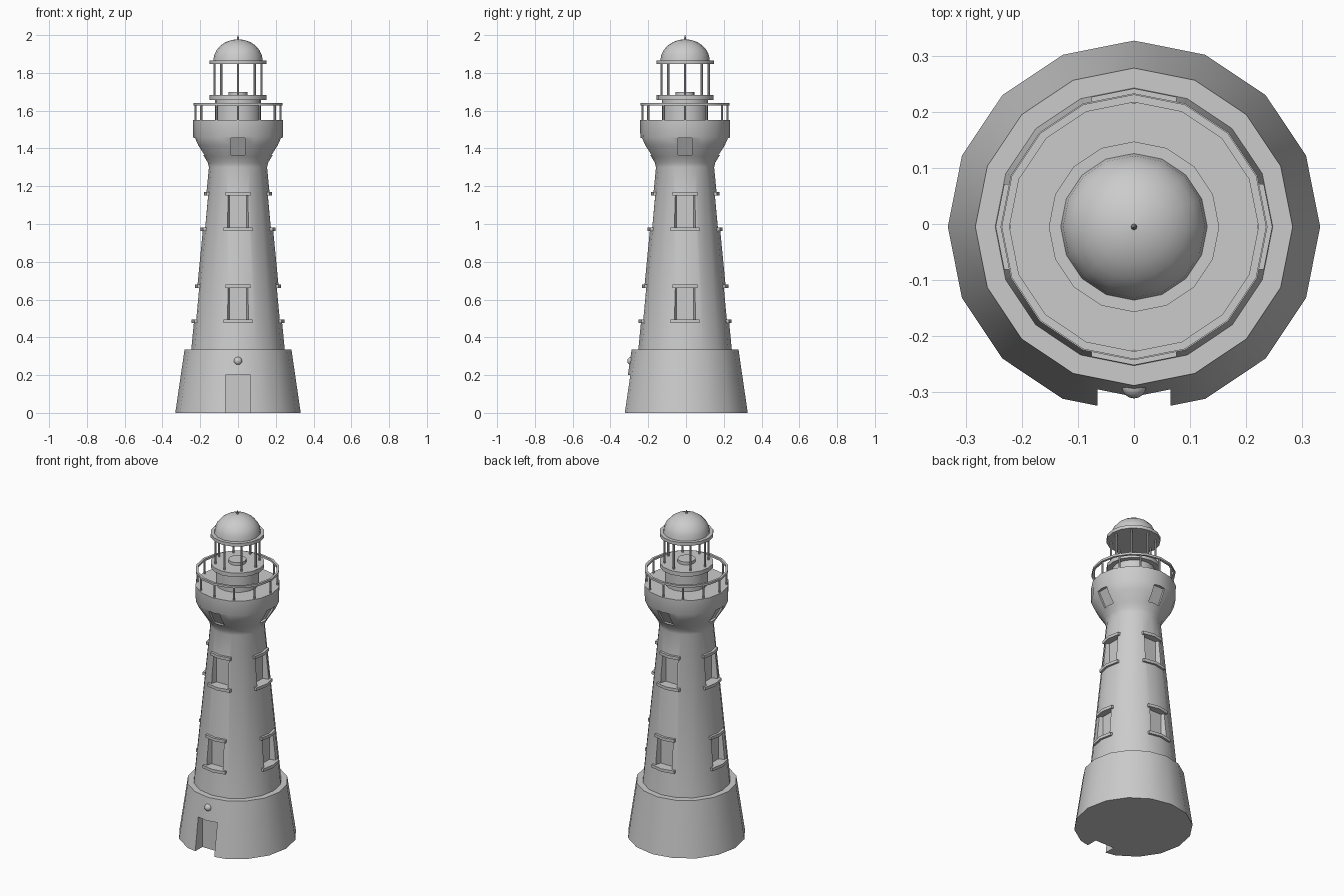
import bpy
import bmesh
from math import cos, sin, pi, tau, radians
from mathutils import Matrix, Vector

if "Cube" in bpy.data.objects:
    bpy.data.objects.remove(bpy.data.objects["Cube"])

CENTRE = Vector((0, -0.005, 0))
SIDES = 16

stone = bpy.data.materials.new("pale_grey_stone")
stone.use_nodes = True
stone.diffuse_color = (0.6, 0.6, 0.6, 1)
stone.node_tree.nodes["Principled BSDF"].inputs["Base Color"].default_value = (0.6, 0.6, 0.6, 1)


def finish(name, bm, turn=0):
    """Turn a bmesh into a named object, spun about the tower axis."""
    bmesh.ops.recalc_face_normals(bm, faces=bm.faces)
    mesh = bpy.data.meshes.new(name)
    bm.to_mesh(mesh)
    bm.free()
    mesh.transform(Matrix.Translation(CENTRE) @ Matrix.Rotation(turn, 4, 'Z'))
    mesh.materials.append(stone)
    obj = bpy.data.objects.new(name, mesh)
    bpy.context.collection.objects.link(obj)
    return obj


def lathe(name, profile, ring=False, sides=SIDES):
    """Spin (radius, height) points; a ring joins its last point to its first."""
    bm = bmesh.new()
    loops = [[bm.verts.new((r * cos(tau * i / sides), r * sin(tau * i / sides), z))
              for i in range(sides)] for r, z in profile]
    pairs = list(zip(loops, loops[1:]))
    if ring:
        pairs.append((loops[-1], loops[0]))
    else:
        bm.faces.new(loops[0])
        bm.faces.new(loops[-1])
    for a, b in pairs:
        for i in range(sides):
            j = (i + 1) % sides
            bm.faces.new((a[i], a[j], b[j], b[i]))
    return finish(name, bm)


def loft(name, start, end, turn=0):
    """Solid between two matching outlines."""
    bm = bmesh.new()
    a = [bm.verts.new(p) for p in start]
    b = [bm.verts.new(p) for p in end]
    bm.faces.new(a)
    bm.faces.new(b)
    for i in range(len(a)):
        j = (i + 1) % len(a)
        bm.faces.new((a[i], a[j], b[j], b[i]))
    return finish(name, bm, turn)


def slab(name, plan, z0, z1, turn=0):
    """Upright prism; plan points are (sideways, outward) on the front side."""
    return loft(name, [(x, -y, z0) for x, y in plan], [(x, -y, z1) for x, y in plan], turn)


def carve(obj, cutter):
    mod = obj.modifiers.new("recess", 'BOOLEAN')
    mod.operation = 'DIFFERENCE'
    mod.solver = 'EXACT'
    mod.object = cutter
    bpy.context.view_layer.objects.active = obj
    bpy.ops.object.modifier_apply(modifier=mod.name)
    bpy.data.objects.remove(cutter)


def posts(name, count, distance, radius, z0, z1):
    for i in range(count):
        bm = bmesh.new()
        spot = Matrix.Translation((0, -distance, (z0 + z1) / 2))
        bmesh.ops.create_cone(bm, cap_ends=True, segments=8, radius1=radius,
                              radius2=radius, depth=z1 - z0, matrix=spot)
        finish(f"{name}_{i + 1}", bm, tau * i / count)


# Base with door recess
base = lathe("base", [(0.332, 0), (0.283, 0.335)])
carve(base, slab("door_cutter", [(-0.065, 0.4), (0.065, 0.4), (0.065, 0.25), (-0.065, 0.25)], -0.1, 0.2))

# Tower shaft flaring into the gallery
tower = lathe("tower", [(0.248, 0.33), (0.154, 1.30), (0.16, 1.325), (0.178, 1.355),
                        (0.217, 1.415), (0.237, 1.46), (0.238, 1.55)])


def wall(z):
    return 0.248 - (z - 0.33) * 0.097


# Windows on four sides and two levels, with bent sills and lintels
def ledge(name, half, z0, z1, turn):
    outer = wall(z0) + 0.013
    inner = outer - 0.04
    bend = half * 0.2
    plan = [(-half, outer - bend), (0, outer), (half, outer - bend),
            (half, inner - bend), (0, inner), (-half, inner - bend)]
    slab(name, plan, z0, z1, turn)


for side in range(4):
    turn = side * pi / 2
    for level, (low, high) in enumerate([(0.495, 0.662), (0.982, 1.152)]):
        face = wall(high)
        plan = [(-0.055, 0.4), (0.055, 0.4), (0.055, face),
                (0.045, face - 0.03), (-0.045, face - 0.03), (-0.055, face)]
        carve(tower, slab("window_cutter", plan, low, high, turn))
        tag = f"{side + 1}_{level + 1}"
        ledge(f"window_sill_{tag}", 0.076, low - 0.018, low, turn)
        ledge(f"window_lintel_{tag}", 0.067, high, high + 0.018, turn)
    # Sloping recess in the flare
    outline = [(0.35, 1.365), (0.35, 1.455), (0.217, 1.455), (0.166, 1.365)]
    carve(tower, loft("flare_cutter", [(-0.037, -r, z) for r, z in outline],
                      [(0.037, -r, z) for r, z in outline], turn))

# Gallery railing
lathe("gallery_rail", [(0.222, 1.628), (0.236, 1.628), (0.236, 1.641), (0.222, 1.641)], ring=True)
posts("railing_post", 12, 0.225, 0.006, 1.545, 1.63)

# Lantern room
lathe("lantern_drum", [(0.122, 1.545), (0.122, 1.66)])
lathe("lantern_floor", [(0.151, 1.657), (0.151, 1.682)])
lathe("lamp_pedestal", [(0.05, 1.68), (0.05, 1.70)])
posts("lantern_column", 8, 0.125, 0.006, 1.68, 1.85)

# Roof: eave, dome and spike
lathe("roof_eave", [(0.152, 1.846), (0.152, 1.866)])
lathe("roof_dome", [(0.131 * cos(radians(a)), 1.864 + 0.114 * sin(radians(a)))
                    for a in (0, 15, 30, 45, 60, 75, 88)])
lathe("roof_spike", [(0.006, 1.97), (0.005, 1.985), (0.001, 2.0)], sides=8)

# Round lamp over the door
bm = bmesh.new()
bmesh.ops.create_uvsphere(bm, u_segments=16, v_segments=10, radius=0.022,
                          matrix=Matrix.Translation((0, -0.284, 0.275)))
finish("door_lamp", bm)

# Smooth shading with crisp edges
bpy.ops.object.select_all(action='DESELECT')
for obj in bpy.context.scene.objects:
    if obj.type == 'MESH':
        obj.select_set(True)
        bpy.context.view_layer.objects.active = obj
bpy.ops.object.shade_smooth_by_angle(angle=radians(30))
